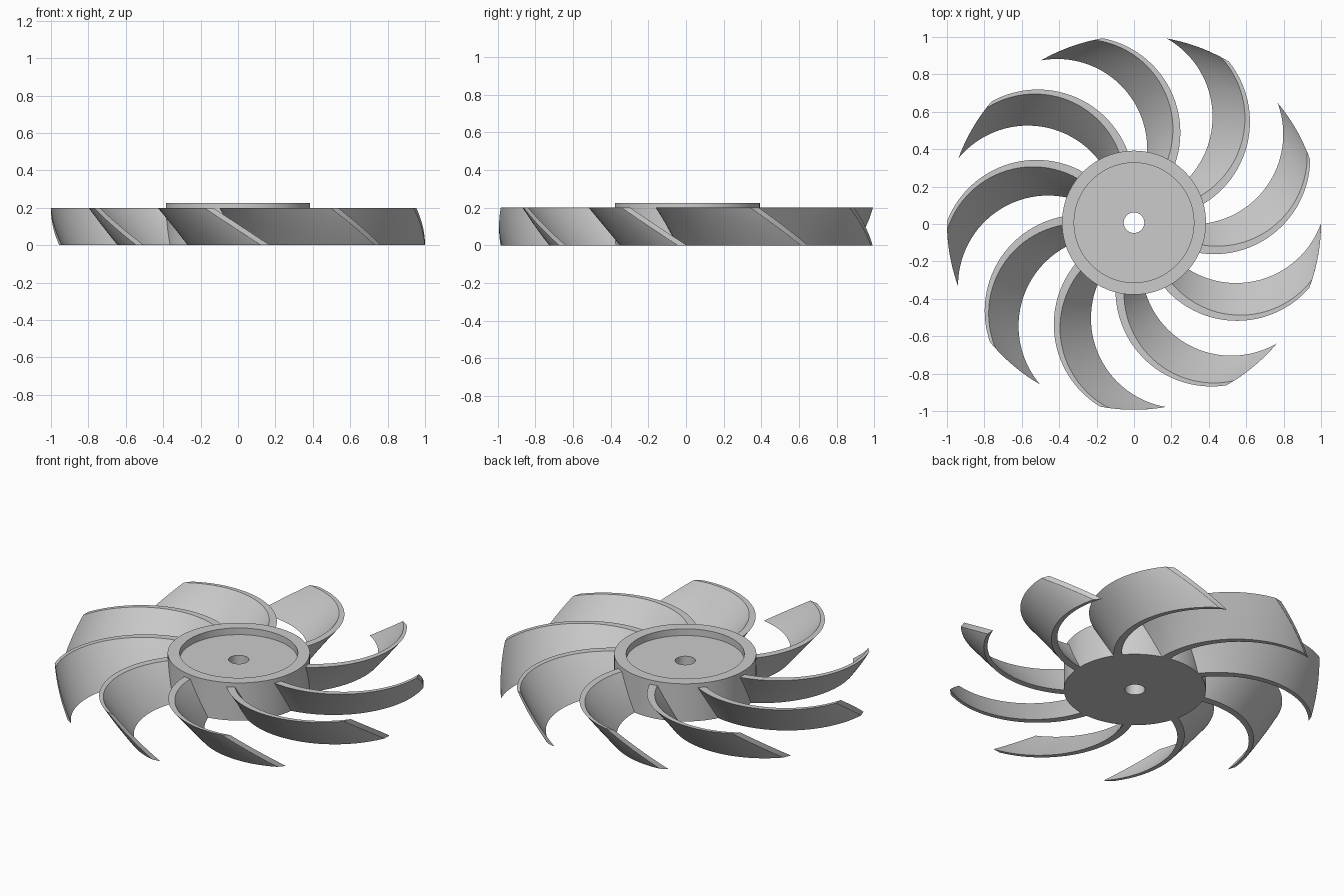
import bpy, bmesh, math
from mathutils import Matrix, Vector

if "Cube" in bpy.data.objects:
    bpy.data.objects.remove(bpy.data.objects["Cube"], do_unlink=True)

BLADES = 9
CENTRE = Vector((0, 0.007, 0))
HEIGHT = 0.2
TWIST = math.radians(17.5)
ROOT, TIP = 0.35, 1.0

grey = bpy.data.materials.new("light_grey")
grey.use_nodes = True
colour = (0.6, 0.6, 0.6, 1)
grey.diffuse_color = colour
grey.node_tree.nodes["Principled BSDF"].inputs["Base Color"].default_value = colour


def add_object(name, mesh, angle=0):
    obj = bpy.data.objects.new(name, mesh)
    obj.location = CENTRE
    obj.rotation_euler.z = angle
    bpy.context.collection.objects.link(obj)
    return obj


def finish(bm, name):
    bmesh.ops.recalc_face_normals(bm, faces=bm.faces)
    mesh = bpy.data.meshes.new(name)
    bm.to_mesh(mesh)
    bm.free()
    mesh.materials.append(grey)
    return mesh


def smooth(obj):
    bpy.ops.object.select_all(action='DESELECT')
    obj.select_set(True)
    bpy.context.view_layer.objects.active = obj
    bpy.ops.object.shade_smooth_by_angle(angle=math.radians(30))


# Hub: a revolved section with a recessed top and a shaft hole
bm = bmesh.new()
section = [(0.055, 0), (0.385, 0), (0.385, 0.225), (0.32, 0.225), (0.32, 0.185), (0.055, 0.185)]
verts = [bm.verts.new((r, 0, z)) for r, z in section]
edges = [bm.edges.new((v, verts[i - 1])) for i, v in enumerate(verts)]
bmesh.ops.spin(bm, geom=verts + edges, cent=(0, 0, 0), axis=(0, 0, 1),
               angle=math.tau, steps=96, use_merge=True)
bmesh.ops.remove_doubles(bm, verts=bm.verts, dist=0.0001)
smooth(add_object("hub", finish(bm, "hub")))


def arc_point(r, centre, radius):
    """Point of a blade arc at distance r from the axis."""
    d = centre.length
    a = math.atan2(centre.y, centre.x) - math.acos((r * r + d * d - radius * radius) / (2 * r * d))
    return Vector((r * math.cos(a), r * math.sin(a), 0))


# Blade: a tapering crescent between two arcs, swept upward with a twist
outer_arc = (Vector((0.107, 0.54)), 0.513)
inner_arc = (Vector((0.112, 0.558)), 0.481)
STEPS, LAYERS = 32, 10
radii = [ROOT + (TIP - ROOT) * math.sin(i / STEPS * math.pi / 2) for i in range(STEPS + 1)]
outline = [arc_point(r, *outer_arc) for r in radii]
outline += [arc_point(r, *inner_arc) for r in reversed(radii)]
count = len(outline)

bm = bmesh.new()
layers = []
for k in range(LAYERS + 1):
    t = k / LAYERS
    turn = Matrix.Rotation(TWIST * (1 - t), 3, 'Z')
    layers.append([bm.verts.new(turn @ p + Vector((0, 0, HEIGHT * t))) for p in outline])
for low, high in zip(layers, layers[1:]):
    for i in range(count):
        j = (i + 1) % count
        bm.faces.new((low[i], low[j], high[j], high[i]))
for ring in (layers[0], layers[-1]):
    for i in range(STEPS):
        bm.faces.new((ring[i], ring[i + 1], ring[count - 2 - i], ring[count - 1 - i]))
blade_mesh = finish(bm, "blade")

for n in range(BLADES):
    blade = add_object(f"blade_{n + 1}", blade_mesh, n * math.tau / BLADES)
smooth(blade)
